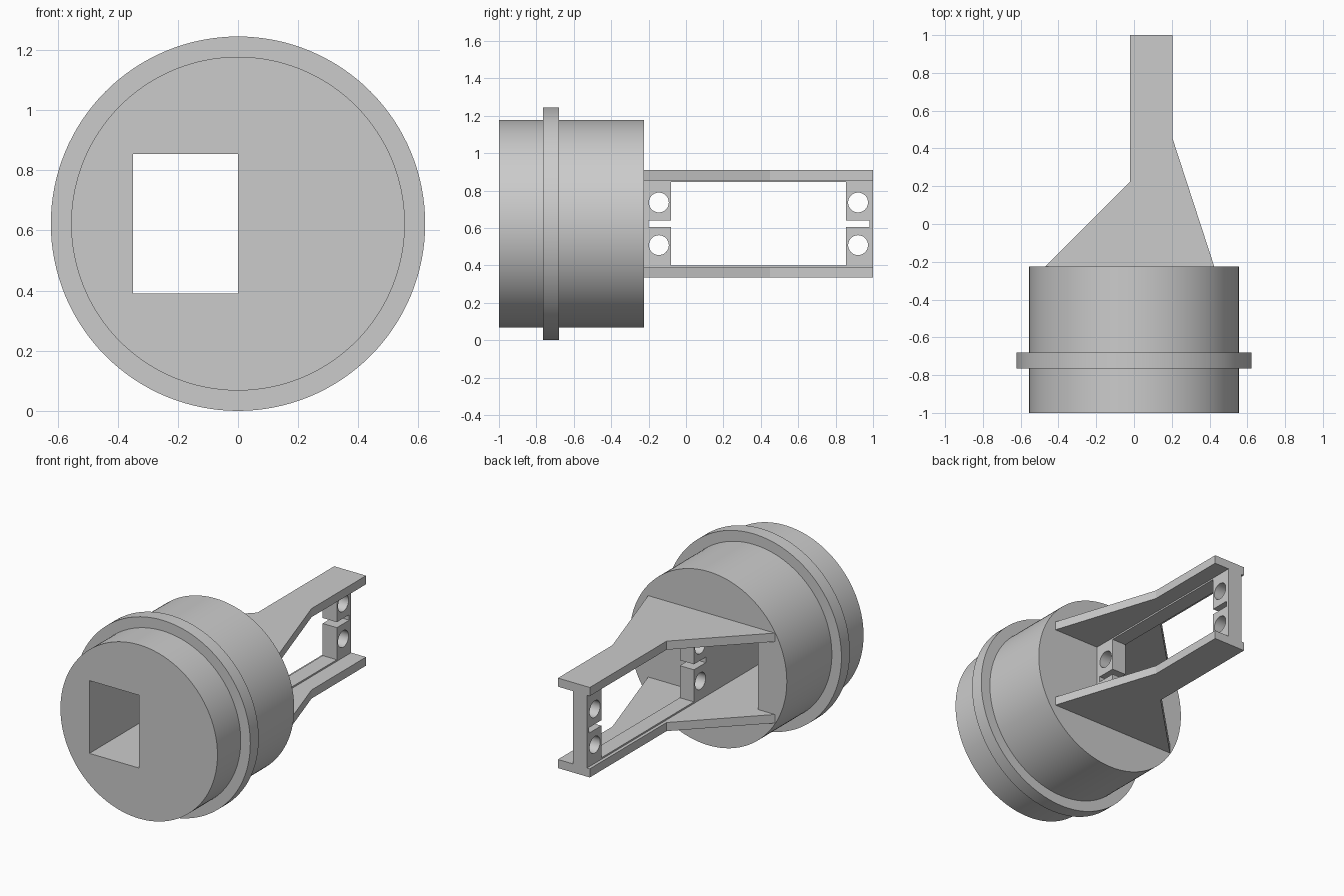
import bpy, bmesh, math
from mathutils import Matrix

if "Cube" in bpy.data.objects:
    bpy.data.objects.remove(bpy.data.objects["Cube"])

CZ = 0.6225          # height of the body axis
FACE = -0.225        # rear face of the round body

grey = bpy.data.materials.new("light grey")
grey.diffuse_color = (0.6, 0.6, 0.6, 1)
grey.use_nodes = True
grey.node_tree.nodes["Principled BSDF"].inputs["Base Color"].default_value = grey.diffuse_color


def make(name, bm):
    bmesh.ops.recalc_face_normals(bm, faces=bm.faces)
    me = bpy.data.meshes.new(name)
    bm.to_mesh(me)
    bm.free()
    me.materials.append(grey)
    ob = bpy.data.objects.new(name, me)
    bpy.context.collection.objects.link(ob)
    return ob


def add_box(bm, x0, x1, y0, y1, z0, z1):
    m = Matrix.Translation(((x0 + x1) / 2, (y0 + y1) / 2, (z0 + z1) / 2)) \
        @ Matrix.Diagonal((x1 - x0, y1 - y0, z1 - z0, 1))
    bmesh.ops.create_cube(bm, size=1, matrix=m)


def box(name, *dims):
    bm = bmesh.new()
    add_box(bm, *dims)
    return make(name, bm)


def activate(ob):
    bpy.ops.object.select_all(action='DESELECT')
    ob.select_set(True)
    bpy.context.view_layer.objects.active = ob


def cut(ob, cutter):
    activate(ob)
    mod = ob.modifiers.new("cut", 'BOOLEAN')
    mod.operation = 'DIFFERENCE'
    mod.solver = 'EXACT'
    mod.object = cutter
    bpy.ops.object.modifier_apply(modifier=mod.name)
    bpy.data.objects.remove(cutter)


def smooth(ob):
    activate(ob)
    bpy.ops.object.shade_smooth_by_angle(angle=math.radians(30))


# Round body with raised flange, turned around the y axis
R, RF, N = 0.555, 0.6225, 128
profile = [(R, -1), (R, -0.765), (RF, -0.765), (RF, -0.68), (R, -0.68), (R, FACE)]
bm = bmesh.new()
rings = [[bm.verts.new((r * math.sin(2 * math.pi * i / N), y,
                        CZ + r * math.cos(2 * math.pi * i / N))) for i in range(N)]
         for r, y in profile]
for a, b in zip(rings, rings[1:]):
    for i in range(N):
        j = (i + 1) % N
        bm.faces.new((a[i], a[j], b[j], b[i]))
bm.faces.new(rings[0])
bm.faces.new(rings[-1])
body = make("round_body", bm)

# Rectangular passage through the body
cut(body, box("passage_cutter", -0.35, 0, -1.2, 0, 0.39, 0.855))
smooth(body)

# Flared plates above and below the passage
outline = [(-0.47, FACE), (0.425, FACE), (0.205, 0.45), (0.205, 1), (-0.02, 1), (-0.02, 0.225)]
for name, z, h in (("lower_plate", 0.335, 0.055), ("upper_plate", 0.855, 0.055)):
    bm = bmesh.new()
    face = bm.faces.new([bm.verts.new((x, y, z)) for x, y in outline])
    ext = bmesh.ops.extrude_face_region(bm, geom=[face])
    bmesh.ops.translate(bm, vec=(0, 0, h),
                        verts=[v for v in ext["geom"] if isinstance(v, bmesh.types.BMVert)])
    make(name, bm)

# Upright frame between the plates, with window
X0, X1 = 0.0, 0.1
web = box("mounting_frame", X0, X1, FACE, 1, 0.39, 0.855)
cut(web, box("window_cutter", X0 - 1, X1 + 1, -0.08, 0.855, 0.40, 0.845))

# Slots in the end blocks, open towards the window
for y0, y1 in ((-0.2, 0.0), (0.8, 0.98)):
    cut(web, box("slot_cutter", X0 - 1, X1 + 1, y0, y1, 0.605, 0.64))

# Screw holes
for y in (-0.145, 0.92):
    for z in (CZ - 0.114, CZ + 0.114):
        bm = bmesh.new()
        m = Matrix.Translation((0.05, y, z)) @ Matrix.Rotation(math.pi / 2, 4, 'Y')
        bmesh.ops.create_cone(bm, cap_ends=True, segments=48, radius1=0.053,
                              radius2=0.053, depth=1, matrix=m)
        cut(web, make("screw_cutter", bm))
smooth(web)
